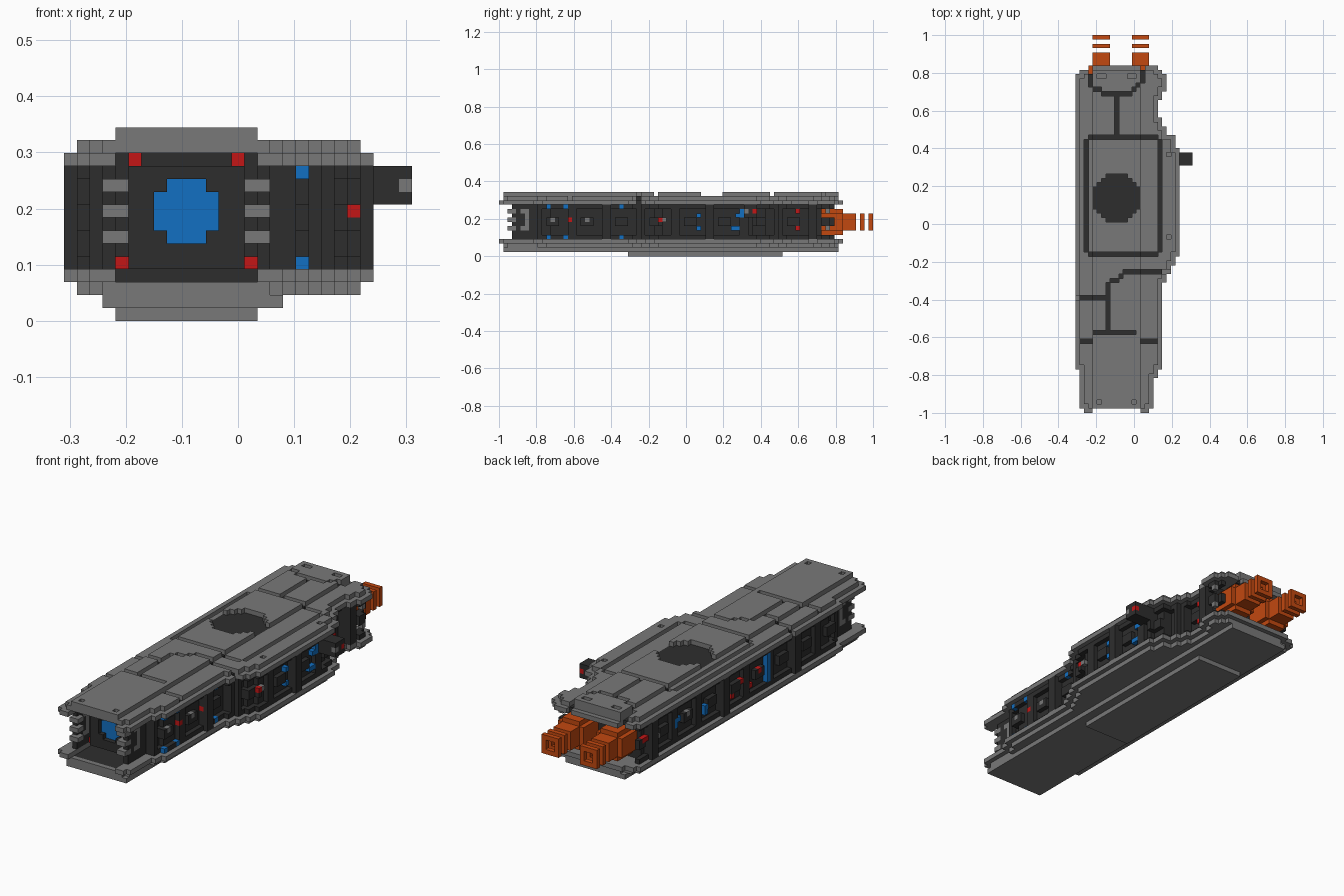
import bpy, bmesh
from mathutils import Vector

if "Cube" in bpy.data.objects:
    bpy.data.objects.remove(bpy.data.objects["Cube"], do_unlink=True)

S = 2 / 87                                   # block size
ORIGIN = Vector((-13.5 * S, -1.0, 0.0))

COLOURS = {"hull grey": (0.19, 0.19, 0.19), "dark steel": (0.027, 0.027, 0.027),
           "engine blue": (0.006, 0.16, 0.54), "signal red": (0.55, 0.008, 0.008),
           "thruster orange": (0.54, 0.065, 0.005)}
MATS = []
for mat_name, rgb in COLOURS.items():
    m = bpy.data.materials.new(mat_name)
    m.diffuse_color = (*rgb, 1)
    m.use_nodes = True
    m.node_tree.nodes["Principled BSDF"].inputs["Base Color"].default_value = (*rgb, 1)
    MATS.append(m)
GREY, DARK, BLUE, RED, ORANGE = range(5)

cells = {}                                   # (i, j, k) -> (part, colour)


def fill(part, colour, xs, ys, zs):
    """Fill a box of blocks, ranges inclusive."""
    for i in range(xs[0], xs[1] + 1):
        for j in range(ys[0], ys[1] + 1):
            for k in range(zs[0], zs[1] + 1):
                cells[i, j, k] = (part, colour)


def carve(xs, ys, zs):
    for i in range(xs[0], xs[1] + 1):
        for j in range(ys[0], ys[1] + 1):
            for k in range(zs[0], zs[1] + 1):
                cells.pop((i, j, k), None)


# Hull outline: (first row, first column, end column)
STEPS = [(0, 2, 17), (1, 1, 18), (8, 1, 19), (10, 0, 20), (30, 0, 21), (32, 0, 22),
         (34, 0, 23), (36, 0, 24), (61, 0, 23), (64, 0, 21), (66, 0, 20), (68, 0, 19),
         (72, 0, 20), (74, 0, 21), (78, 1, 20), (79, 3, 19), (80, 0, 0)]
outline = {(i, j) for (j0, a, b), nxt in zip(STEPS, STEPS[1:])
           for j in range(j0, nxt[0]) for i in range(a, b)}


def inset(area, n):
    return {(i, j) for i, j in area if all((i + a, j + b) in area
            for a in range(-n, n + 1) for b in range(-n, n + 1))}


INSETS = [outline, inset(outline, 1), inset(outline, 2)]

# Lower and upper armour plates
for k, n, part in ((3, 0, "lower_plate"), (2, 1, "lower_plate"),
                   (12, 0, "upper_plate"), (13, 1, "upper_plate")):
    for i, j in INSETS[n]:
        cells[i, j, k] = (part, GREY)
fill("lower_plate", GREY, (3, 16), (1, 78), (1, 1))
fill("keel_plate", GREY, (4, 14), (30, 65), (0, 0))
fill("upper_plate", GREY, (4, 14), (1, 78), (14, 14))

# Dark core with recessed panels, rails and ribs
for i, j in outline:
    for k in range(4, 12):
        rib = j > 8 and j % 8 < 2
        block = j > 8 and 3 <= j % 8 <= 5 and k in (7, 8)
        rail = j > 8 and k in (4, 11)
        depth = 0 if (rib and j % 24 < 2) else 1 if (rib or block or rail) else 2
        if (i, j) in INSETS[depth]:
            cells[i, j, k] = ("core", DARK)

# Side lights and fittings, standing one block proud of the recess
PLUS_X = [(BLUE, j, k) for j in (11, 15, 24, 28) for k in (4, 11)]
PLUS_X += [(BLUE, 46, 6), (BLUE, 46, 9), (BLUE, 54, 6), (BLUE, 55, 6), (BLUE, 55, 9),
           (BLUE, 56, 9), (BLUE, 56, 10), (RED, 16, 8), (RED, 24, 8), (RED, 37, 8),
           (RED, 69, 10), (RED, 69, 6), (GREY, 12, 8), (GREY, 20, 8), (GREY, 38, 8),
           (GREY, 76, 10), (GREY, 76, 6)]
MINUS_X = [(BLUE, 33, k) for k in range(5, 11)]
MINUS_X += [(BLUE, 47, 8), (BLUE, 47, 9), (BLUE, 54, 6), (BLUE, 54, 7), (BLUE, 63, 8),
            (BLUE, 64, 8), (BLUE, 64, 7), (RED, 36, 8), (RED, 39, 6), (RED, 42, 8),
            (RED, 45, 6), (RED, 74, 8), (RED, 75, 8), (GREY, 70, 7), (GREY, 60, 8)]
for side, items in ((1, PLUS_X), (-1, MINUS_X)):
    for colour, j, k in items:
        row = [i for i, jj in INSETS[1] if jj == j]
        cells[(max(row) if side > 0 else min(row)), j, k] = ("side_lights", colour)

# Nose bay with a dark lining, blue engine and corner lamps
carve((4, 14), (0, 7), (3, 12))
fill("nose_bay", DARK, (4, 14), (8, 8), (3, 12))
for k in (2, 13):
    fill("nose_bay", DARK, (4, 14), (2, 7), (k, k))
fill("nose_bay", DARK, (5, 13), (6, 7), (4, 11))
fill("engine_glow", BLUE, (7, 11), (7, 7), (6, 10))
carve((7, 11), (6, 6), (6, 10))
for i in (7, 11):
    for k in (6, 10):
        fill("nose_bay", DARK, (i, i), (6, 7), (k, k))
for i, k in ((5, 12), (13, 12), (4, 4), (14, 4)):
    fill("nose_lamps", RED, (i, i), (7, 7), (k, k))
for k in (6, 8, 10):
    for i in (3, 14):
        fill("nose_fins", GREY, (i, i + 1), (2, 3), (k, k))
for i in (3, 15):
    fill("nose_fins", GREY, (i, i), (6, 6), (6, 10))
    for k in (6, 10):
        fill("nose_fins", GREY, (i, i), (5, 5), (k, k))

# Twin rear thrusters: wide socket, nozzle and two open rings
carve((2, 17), (75, 79), (4, 11))
for i0 in (4, 13):
    fill("thruster_socket", ORANGE, (i0 - 1, i0 + 4), (75, 79), (5, 10))
    for i in (i0 - 1, i0 + 4):
        for k in (5, 10):
            carve((i, i), (75, 79), (k, k))
    fill("thruster_nozzle", ORANGE, (i0, i0 + 3), (80, 82), (6, 9))
    carve((i0 + 1, i0 + 2), (82, 82), (7, 8))
    for j in (84, 86):
        fill("thruster_ring", ORANGE, (i0, i0 + 3), (j, j), (6, 9))
        carve((i0 + 1, i0 + 2), (j, j), (7, 8))

# Sensor pod on the side
fill("sensor_pod", DARK, (21, 26), (57, 59), (9, 11))
fill("sensor_pod", GREY, (26, 26), (57, 57), (10, 10))
fill("sensor_pod", RED, (26, 26), (59, 59), (10, 10))


def sink(i, j, colour):
    """Remove the top block of a column and colour the one below it."""
    k = 14 if (i, j, 14) in cells else 13 if (i, j, 13) in cells else 12
    cells.pop((i, j, k), None)
    if (i, j, k - 1) in cells:
        cells[i, j, k - 1] = (cells[i, j, k - 1][0], colour)


# Panel grooves on the top, as block polylines
GROOVES = [
    [(3, 36), (18, 36), (19, 37), (19, 62), (18, 63), (3, 63), (2, 62), (2, 37), (3, 36)],
    [(3, 79), (3, 75), (6, 73), (12, 73), (15, 76), (15, 79)],
    [(9, 73), (9, 63)],
    [(21, 32), (11, 32), (7, 29), (7, 19)],
    [(0, 26), (7, 26)], [(4, 18), (13, 18)], [(1, 16), (3, 16)], [(15, 16), (18, 16)]]
groove = set()
for path in GROOVES:
    for (a, b), (c, d) in zip(path, path[1:]):
        n = max(abs(c - a), abs(d - b))
        groove |= {(round(a + (c - a) * t / n), round(b + (d - b) * t / n))
                   for t in range(n + 1)}
for i, j in sorted(groove):
    sink(i, j, DARK)

# Round dark hatch and small recessed fasteners
for i in range(4, 15):
    for j in range(44, 56):
        if (i - 9) ** 2 + (j - 49) ** 2 < 31:
            sink(i, j, DARK)
for i, j in ((5, 77), (6, 77), (12, 77), (13, 77), (5, 2), (13, 2), (21, 59), (21, 40)):
    sink(i, j, GREY)

# Turn the visible block faces into one mesh per part
DIRS = [Vector(d) for d in ((1, 0, 0), (-1, 0, 0), (0, 1, 0), (0, -1, 0), (0, 0, 1), (0, 0, -1))]
for part in sorted({p for p, _ in cells.values()}):
    bm = bmesh.new()
    for cell, (p, colour) in cells.items():
        if p != part:
            continue
        centre = Vector(cell) + Vector((0.5, 0.5, 0.5))
        for d in DIRS:
            if tuple(int(c + s) for c, s in zip(cell, d)) in cells:
                continue
            u = Vector((d.y, d.z, d.x)) / 2
            v = d.cross(u)
            quad = [centre + d / 2 + a * u + b * v for a, b in ((1, 1), (-1, 1), (-1, -1), (1, -1))]
            face = bm.faces.new([bm.verts.new(ORIGIN + q * S) for q in quad])
            face.material_index = colour
    bmesh.ops.remove_doubles(bm, verts=bm.verts, dist=S * 0.01)
    bmesh.ops.dissolve_limit(bm, angle_limit=0.01, verts=bm.verts, edges=bm.edges,
                             delimit={'MATERIAL'})
    mesh = bpy.data.meshes.new(part)
    bm.to_mesh(mesh)
    bm.free()
    for m in MATS:
        mesh.materials.append(m)
    bpy.context.scene.collection.objects.link(bpy.data.objects.new(part, mesh))
